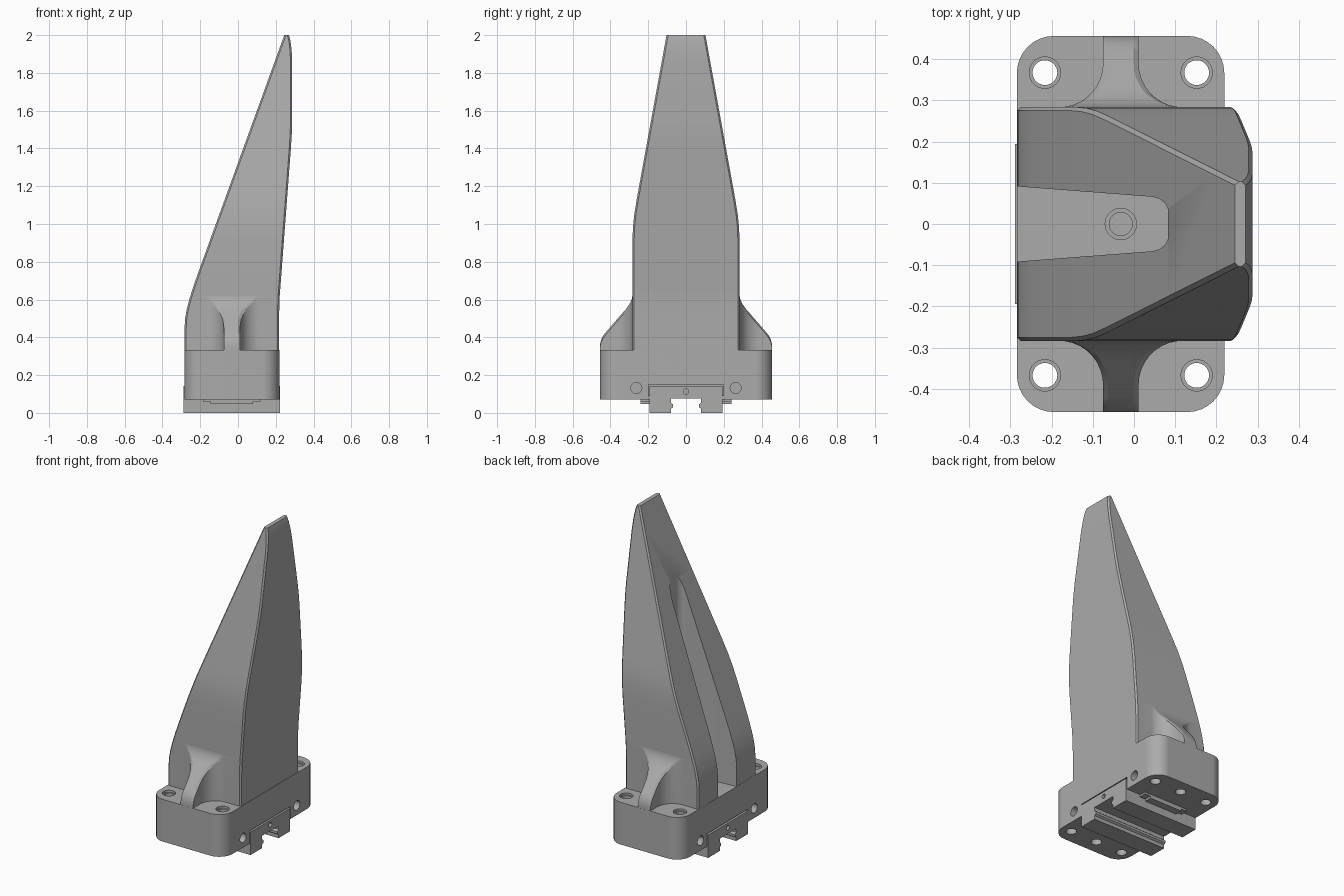
import bpy, bmesh, math

if "Cube" in bpy.data.objects:
    bpy.data.objects.remove(bpy.data.objects["Cube"])


def loft(name, rings):
    """Closed solid skinned through rings of equal point count."""
    bm = bmesh.new()
    vr = [[bm.verts.new(p) for p in r] for r in rings]
    n = len(vr[0])
    for a, b in zip(vr, vr[1:]):
        for i in range(n):
            j = (i + 1) % n
            bm.faces.new((a[i], a[j], b[j], b[i]))
    bm.faces.new(vr[0])
    bm.faces.new(vr[-1])
    bmesh.ops.recalc_face_normals(bm, faces=bm.faces)
    me = bpy.data.meshes.new(name)
    bm.to_mesh(me)
    bm.free()
    ob = bpy.data.objects.new(name, me)
    bpy.context.collection.objects.link(ob)
    return ob


def prism_z(name, pts, z0, z1):
    return loft(name, [[(x, y, z) for x, y in pts] for z in (z0, z1)])


def prism_x(name, pts, x0, x1):
    return loft(name, [[(x, y, z) for y, z in pts] for x in (x0, x1)])


def box(name, x0, x1, y0, y1, z0, z1):
    return prism_z(name, [(x0, y0), (x1, y0), (x1, y1), (x0, y1)], z0, z1)


def circle(cx, cy, r, n=32):
    return [(cx + r * math.cos(2 * math.pi * i / n),
             cy + r * math.sin(2 * math.pi * i / n)) for i in range(n)]


def rounded_rect(x0, x1, y0, y1, r, n=8):
    pts = []
    for cx, cy, a in ((x1 - r, y1 - r, 0), (x0 + r, y1 - r, 90),
                      (x0 + r, y0 + r, 180), (x1 - r, y0 + r, 270)):
        for i in range(n + 1):
            t = math.radians(a + 90 * i / n)
            pts.append((cx + r * math.cos(t), cy + r * math.sin(t)))
    return pts


def boolean(ob, tool, op):
    """Apply one boolean and discard the tool."""
    tool.hide_render = True
    m = ob.modifiers.new("bool", 'BOOLEAN')
    m.operation, m.object, m.solver = op, tool, 'EXACT'
    dg = bpy.context.evaluated_depsgraph_get()
    me = bpy.data.meshes.new_from_object(ob.evaluated_get(dg))
    ob.modifiers.clear()
    ob.data = me
    bpy.data.objects.remove(tool)


def interp(table, z):
    for (z0, a), (z1, b) in zip(table, table[1:]):
        if z <= z1:
            return a + (b - a) * (z - z0) / (z1 - z0)
    return table[-1][1]


# Base plate with rounded corners
X0, X1 = -0.284, 0.219
body = prism_z("blade_and_base", rounded_rect(X0, X1, -0.456, 0.456, 0.09), 0.072, 0.333)

# Tapered blade: back edge, front edge and half width against height
back = [(0.29, -0.283), (0.45, -0.283), (0.5, -0.28), (0.55, -0.271),
        (0.6, -0.258), (0.67, -0.236), (0.75, -0.208), (2.0, 0.245)]
front = [(0.29, 0.217), (0.5, 0.217), (0.62, 0.221), (1.4, 0.28), (1.48, 0.285),
         (1.55, 0.287), (1.86, 0.287), (1.92, 0.284), (1.97, 0.278), (2.0, 0.27)]
half = [(0.29, 0.284), (0.9, 0.284), (0.98, 0.281), (1.05, 0.274),
        (1.13, 0.261), (2.0, 0.103)]
rings = []
for z in sorted({z for t in (back, front, half) for z, _ in t}):
    a, b, h, c = interp(back, z), interp(front, z), interp(half, z), 0.009
    rings.append([(a + c, -h, z), (b - c, -h, z), (b, -h + c, z), (b, h - c, z),
                  (b - c, h, z), (a + c, h, z), (a, h - c, z), (a, -h + c, z)])
boolean(body, loft("blade", rings), 'UNION')

# Flared side gussets
ridge = [(0.26, 0.624), (0.2835, 0.622), (0.288, 0.6), (0.296, 0.581), (0.307, 0.564),
         (0.32, 0.547), (0.335, 0.53), (0.355, 0.507), (0.375, 0.484), (0.395, 0.461),
         (0.42, 0.432), (0.437, 0.411), (0.449, 0.388), (0.4555, 0.36)]
for s in (-1, 1):
    rings = []
    for y, z in ridge:
        t = min(1.0, max(0.0, (0.39 - y) / 0.107))
        w = 0.043 + 0.107 * (1 - math.sqrt(1 - t * t))
        c = 0.012
        rings.append([(-0.032 + dx, s * y, h) for dx, h in
                      ((-w, 0.3), (w, 0.3), (w, z - c), (w - c, z), (c - w, z), (-w, z - c))])
    boolean(body, loft("gusset", rings), 'UNION')

# Vertical pocket in the back of the blade
side = [(-0.4, 0.1), (-0.283, 0.091), (0.045, 0.066), (0.062, 0.061),
        (0.075, 0.051), (0.083, 0.036)]
pocket = side + [(x, -y) for x, y in reversed(side)]
boolean(body, prism_z("pocket", pocket, 0.332, 2.1), 'DIFFERENCE')

# Channel for the rail block
boolean(body, box("channel", -0.4, 0.4, -0.199, 0.199, 0.0, 0.15), 'DIFFERENCE')

# Corner screw holes with counterbores, and blind holes below
for s in (-1, 1):
    for x in (-0.216, 0.152):
        boolean(body, prism_z("hole", circle(x, s * 0.367, 0.03), 0, 0.5), 'DIFFERENCE')
        boolean(body, prism_z("bore", circle(x, s * 0.367, 0.038), 0.32, 0.42), 'DIFFERENCE')
    boolean(body, prism_z("blind", circle(-0.032, s * 0.367, 0.03), 0, 0.13), 'DIFFERENCE')
    # Holes in both end faces
    for a, b in ((X0 - 0.05, X0 + 0.07), (X1 - 0.07, X1 + 0.05)):
        boolean(body, prism_x("end_hole", circle(s * 0.263, 0.132, 0.029), a, b), 'DIFFERENCE')

# Centre screw hole in the pocket floor
boolean(body, prism_z("bore", circle(-0.032, 0, 0.038), 0.27, 0.36), 'DIFFERENCE')
boolean(body, prism_z("hole", circle(-0.032, 0, 0.028), 0.1, 0.3), 'DIFFERENCE')

# Sliding block with ball-race lips
race = [(0.194, 0.142), (0.194, 0.0), (0.08, 0.0), (0.08, 0.022), (0.068, 0.03),
        (0.068, 0.044), (0.08, 0.054), (0.08, 0.076)]
block = prism_x("rail_block", race + [(-y, z) for y, z in reversed(race)], -0.288, 0.222)
for a, b in ((-0.32, -0.25), (0.19, 0.25)):
    boolean(block, prism_x("port", circle(0, 0.113, 0.014, 20), a, b), 'DIFFERENCE')

# Wider middle of the block that seats in the channel
boolean(block, box("seat", -0.25, 0.185, -0.1985, 0.1985, 0.09, 0.1495), 'UNION')

# Stepped tabs either side of the block
parts = [body, block]
for s, label in ((-1, "front"), (1, "back")):
    y0, y1 = sorted((s * 0.19, s * 0.24))
    parts.append(box(label + "_tab", -0.185, 0.12, y0, y1, 0.06, 0.073))
    parts.append(box(label + "_tab_step", -0.145, 0.08, y0, y1, 0.047, 0.061))

# Dark grey finish; smooth curved areas, crisp edges, true flats
grey = bpy.data.materials.new("dark_grey")
grey.diffuse_color = (0.41, 0.41, 0.41, 1)
grey.use_nodes = True
grey.node_tree.nodes["Principled BSDF"].inputs["Base Color"].default_value = grey.diffuse_color
for ob in parts:
    ob.data.materials.clear()
    ob.data.materials.append(grey)
    bpy.ops.object.select_all(action='DESELECT')
    ob.select_set(True)
    bpy.context.view_layer.objects.active = ob
    bpy.ops.object.shade_smooth_by_angle(angle=math.radians(25))
    wn = ob.modifiers.new("flat_normals", 'WEIGHTED_NORMAL')
    wn.keep_sharp = True
